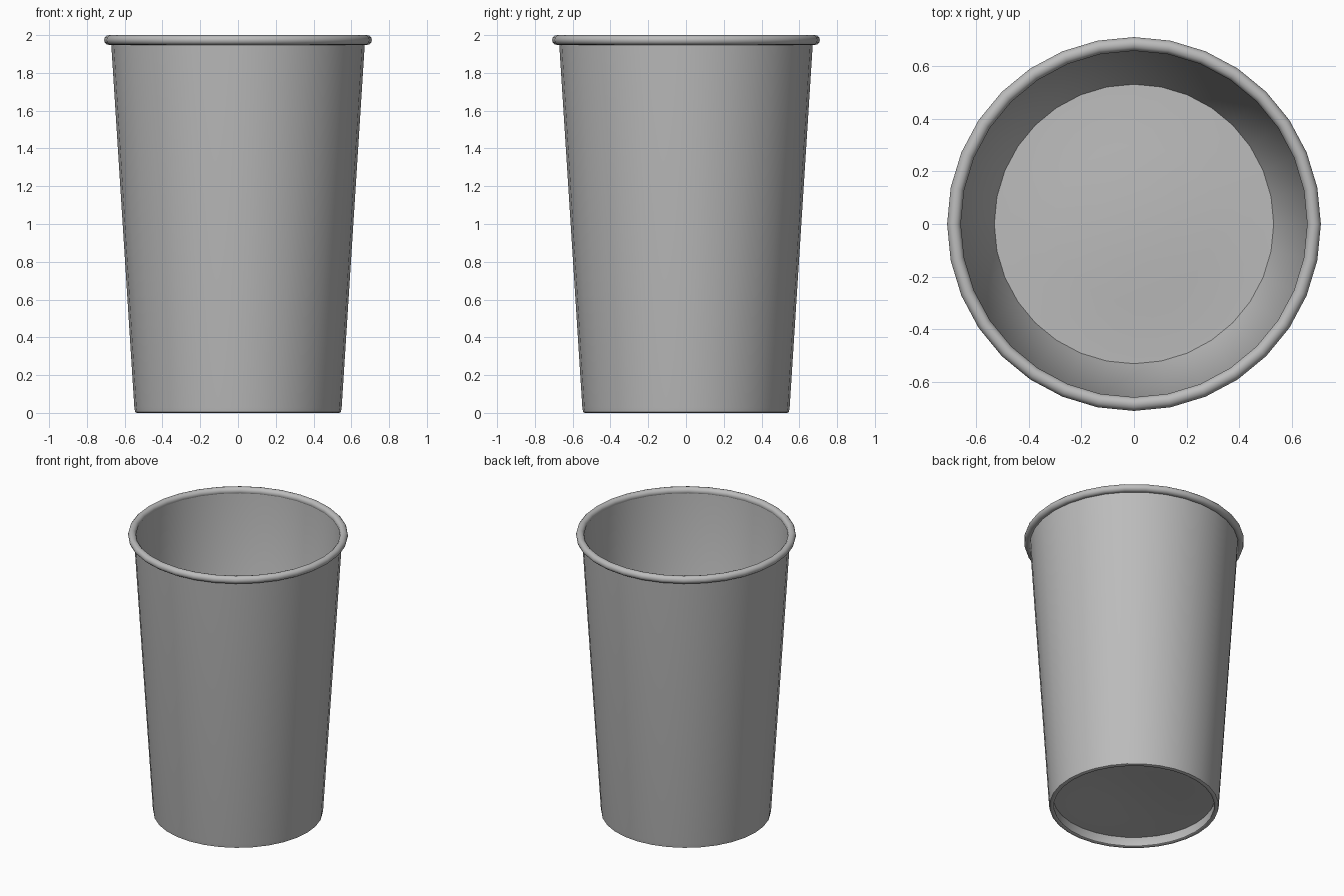
import bpy, bmesh, math

if "Cube" in bpy.data.objects:
    bpy.data.objects.remove(bpy.data.objects["Cube"])

SIDES = 32

paper = bpy.data.materials.new("light_grey")
paper.diffuse_color = (0.5, 0.5, 0.5, 1)
paper.use_nodes = True
paper.node_tree.nodes["Principled BSDF"].inputs["Base Color"].default_value = paper.diffuse_color


def lathe(name, profile, closed=False, angle=40):
    """Spin an (r, z) profile about the z axis; r = 0 becomes a pole."""
    bm = bmesh.new()
    rings = []
    for r, z in profile:
        if r == 0:
            rings.append([bm.verts.new((0, 0, z))] * SIDES)
        else:
            rings.append([bm.verts.new((r * math.cos(2 * math.pi * i / SIDES),
                                        r * math.sin(2 * math.pi * i / SIDES), z))
                          for i in range(SIDES)])
    pairs = list(zip(rings, rings[1:]))
    if closed:
        pairs.append((rings[-1], rings[0]))
    for a, b in pairs:
        for i in range(SIDES):
            j = (i + 1) % SIDES
            corners = list(dict.fromkeys((a[i], a[j], b[j], b[i])))
            bm.faces.new(corners)
    bmesh.ops.recalc_face_normals(bm, faces=bm.faces)
    mesh = bpy.data.meshes.new(name)
    bm.to_mesh(mesh)
    bm.free()
    mesh.materials.append(paper)
    obj = bpy.data.objects.new(name, mesh)
    bpy.context.collection.objects.link(obj)
    bpy.ops.object.select_all(action='DESELECT')
    obj.select_set(True)
    bpy.context.view_layer.objects.active = obj
    bpy.ops.object.shade_smooth_by_angle(angle=math.radians(angle))
    return obj


# Tapered wall with a softened foot, hollow all the way through
lathe("cup_wall", [(0.535, 0.0), (0.545, 0.004), (0.549, 0.03), (0.672, 1.965),
                   (0.660, 1.965), (0.540, 0.09), (0.522, 0.07), (0.517, 0.004),
                   (0.522, 0.0)], closed=True)

# Rolled lip around the mouth
lip = [(0.683 + 0.026 * math.cos(2 * math.pi * k / 12),
        1.974 + 0.026 * math.sin(2 * math.pi * k / 12)) for k in range(12)]
lathe("rolled_lip", lip, closed=True, angle=60)

# Recessed floor, very slightly domed, visible from above and below
lathe("cup_floor", [(0, 0.105), (0.15, 0.102), (0.30, 0.092), (0.42, 0.083),
                    (0.53, 0.08), (0.53, 0.07), (0.42, 0.073), (0.30, 0.082),
                    (0.15, 0.092), (0, 0.095)])
